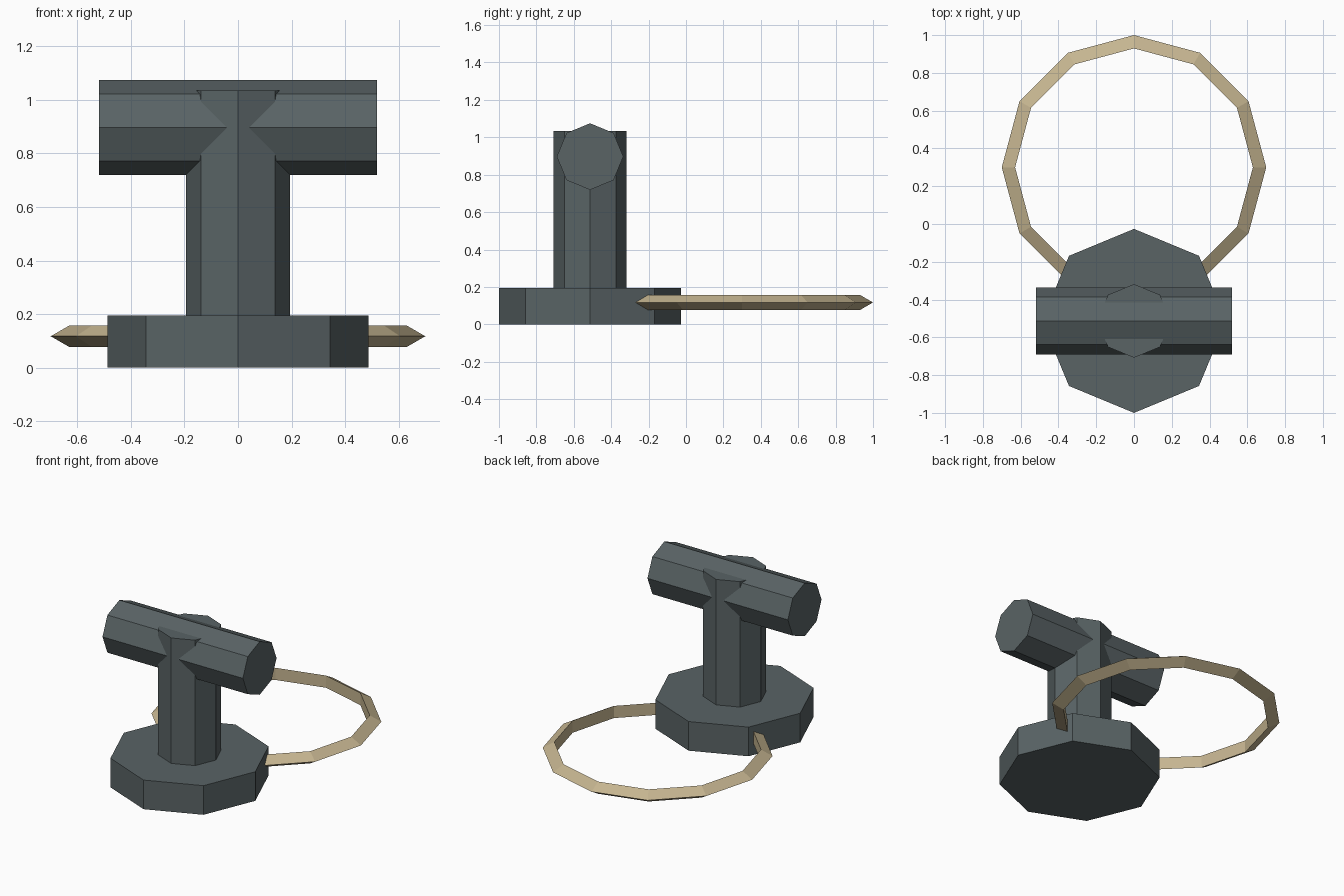
import bpy
from math import pi

if "Cube" in bpy.data.objects:
    bpy.data.objects.remove(bpy.data.objects["Cube"])

STAND_Y = -0.513


def material(name, rgb):
    m = bpy.data.materials.new(name)
    m.diffuse_color = (*rgb, 1)
    m.use_nodes = True
    m.node_tree.nodes["Principled BSDF"].inputs["Base Color"].default_value = m.diffuse_color
    return m


slate = material("slate", (0.10, 0.125, 0.13))
tan = material("tan", (0.56, 0.46, 0.28))


def octagon_bar(name, radius, length, centre_z, rotation=(0, 0, 0)):
    bpy.ops.mesh.primitive_cylinder_add(
        vertices=8, radius=radius, depth=length,
        location=(0, STAND_Y, centre_z), rotation=rotation)
    ob = bpy.context.object
    ob.name = name
    ob.data.materials.append(slate)
    return ob


# Foot, upright and crossbar
octagon_bar("base", 0.487, 0.195, 0.0975)
octagon_bar("post", 0.195, 1.025, 0.5225)
octagon_bar("crossbar", 0.178, 1.04, 0.897, (0, pi / 2, 0))

# Horizontal ring with triangular section, running through the foot
bpy.ops.mesh.primitive_torus_add(
    major_segments=12, minor_segments=3, major_radius=0.653,
    minor_radius=0.047, location=(0, 0.3, 0.117))
ring = bpy.context.object
ring.name = "ring"
ring.data.materials.append(tan)
for p in ring.data.polygons:
    p.use_smooth = False
